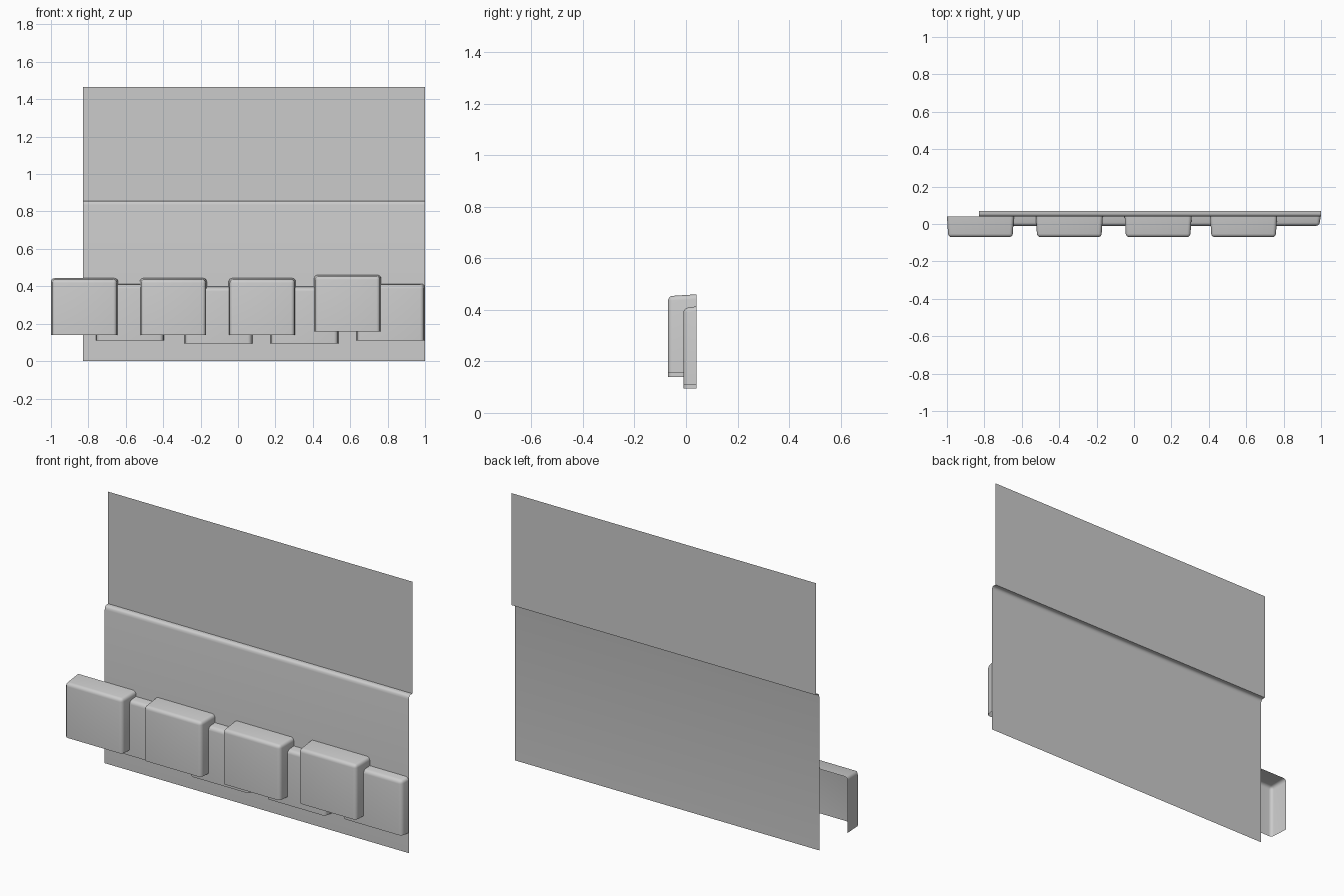
import bpy, bmesh

cube = bpy.data.objects.get("Cube")
if cube:
    bpy.data.objects.remove(cube, do_unlink=True)

# One plain grey for everything
grey = bpy.data.materials.new("light_grey")
grey.use_nodes = True
colour = (0.6, 0.6, 0.6, 1)
grey.diffuse_color = colour
grey.node_tree.nodes["Principled BSDF"].inputs["Base Color"].default_value = colour


def finish(name, bm, angle):
    mesh = bpy.data.meshes.new(name)
    bm.to_mesh(mesh)
    bm.free()
    mesh.materials.append(grey)
    obj = bpy.data.objects.new(name, mesh)
    bpy.context.collection.objects.link(obj)
    bpy.ops.object.select_all(action='DESELECT')
    obj.select_set(True)
    bpy.context.view_layer.objects.active = obj
    bpy.ops.object.shade_smooth_by_angle(angle=angle)
    return obj


def wall_panel():
    """Thin sheet swept along x, with a rounded ledge stepping forward."""
    profile = [(0.04, 0), (0.04, 0.835), (0.042, 0.846), (0.047, 0.853),
               (0.054, 0.856), (0.07, 0.856), (0.07, 1.465)]
    bm = bmesh.new()
    left = [bm.verts.new((-0.83, y, z)) for y, z in profile]
    right = [bm.verts.new((1, y, z)) for y, z in profile]
    for i in range(len(profile) - 1):
        bm.faces.new((left[i], right[i], right[i + 1], left[i + 1]))
    finish("wall_panel", bm, 0.6)


def tile(name, x0, x1, z0, z1, front, back=0.04):
    """Hollow tapered block, open at the back and underneath."""
    taper = 0.007
    bm = bmesh.new()
    f = [bm.verts.new(c) for c in ((x0 + taper, front, z0), (x1 - taper, front, z0),
                                   (x1 - taper, front, z1 - taper),
                                   (x0 + taper, front, z1 - taper))]
    b = [bm.verts.new(c) for c in ((x0, back, z0), (x1, back, z0),
                                   (x1, back, z1), (x0, back, z1))]
    bm.faces.new(f)
    for i in (1, 2, 3):
        j = (i + 1) % 4
        bm.faces.new((f[i], b[i], b[j], f[j]))
    # Round only the edges shared by two faces, leaving the rims sharp
    rounded = [e for e in bm.edges if len(e.link_faces) == 2]
    bmesh.ops.bevel(bm, geom=rounded, offset=0.018, segments=4,
                    profile=0.5, affect='EDGES', clamp_overlap=True)
    finish(name, bm, 0.6)


wall_panel()

# Raised front row: left edge and bottom of each tile
for n, (x, z) in enumerate(((-1, 0.14), (-0.525, 0.14), (-0.05, 0.14), (0.407, 0.157)), 1):
    tile(f"front_tile_{n}", x, x + 0.358, z, z + 0.303, -0.07)

# Shallow back row, staggered between the front tiles
for n, (x, z) in enumerate(((-0.76, 0.11), (-0.287, 0.095), (0.173, 0.095), (0.633, 0.11)), 1):
    tile(f"back_tile_{n}", x, x + 0.365, z, z + 0.303, -0.01)
